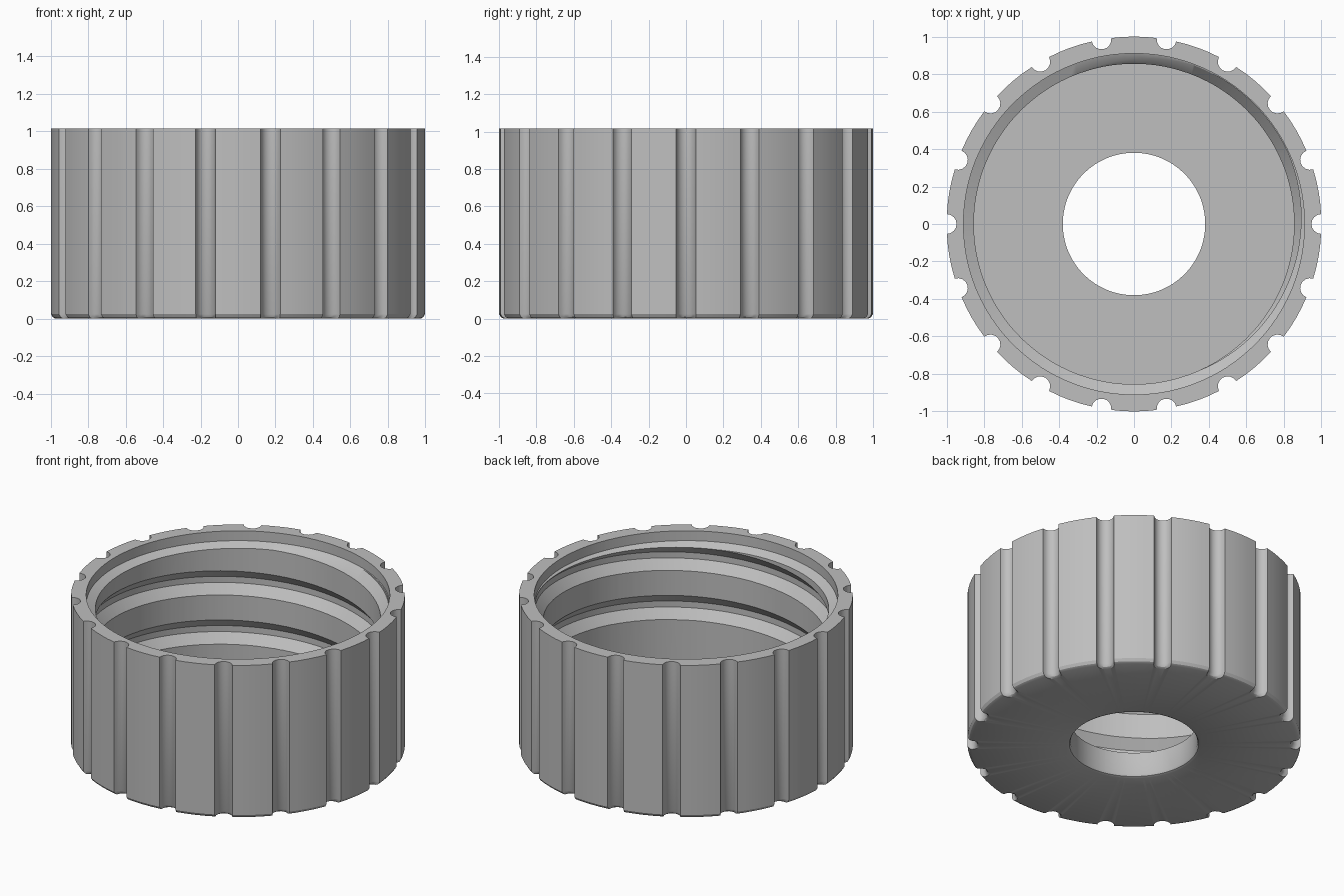
import bpy
import bmesh
from math import sin, cos, pi, radians, atan2

cube = bpy.data.objects.get("Cube")
if cube:
    bpy.data.objects.remove(cube, do_unlink=True)

HEIGHT = 1.015
NOTCHES = 18
NOTCH_RADIUS = 0.053
BORE = 0.855
PITCH = 0.325

grey = bpy.data.materials.new("plain grey")
grey.use_nodes = True
colour = (0.52, 0.52, 0.52, 1)
grey.diffuse_color = colour
grey.node_tree.nodes["Principled BSDF"].inputs["Base Color"].default_value = colour


def skin_object(name, loops, close_ends):
    """Bridge equal-length point loops with quads, closing or capping the ends."""
    bm = bmesh.new()
    rings = [[bm.verts.new(p) for p in loop] for loop in loops]
    count = len(rings[0])
    pairs = list(zip(rings, rings[1:]))
    if close_ends:
        pairs.append((rings[-1], rings[0]))
    else:
        bm.faces.new(rings[0])
        bm.faces.new(rings[-1])
    for a, b in pairs:
        for i in range(count):
            j = (i + 1) % count
            bm.faces.new((a[i], a[j], b[j], b[i]))
    bmesh.ops.recalc_face_normals(bm, faces=bm.faces)
    mesh = bpy.data.meshes.new(name)
    bm.to_mesh(mesh)
    bm.free()
    mesh.materials.append(grey)
    obj = bpy.data.objects.new(name, mesh)
    bpy.context.collection.objects.link(obj)
    return obj


def grip_outline():
    """Circle with evenly spaced half-round grip notches."""
    points = []
    step = 2 * pi / NOTCHES
    for k in range(NOTCHES):
        turn = k * step
        for i in range(9):
            phi = radians(-88 + 22 * i)
            x, y = 1 - NOTCH_RADIUS * cos(phi), NOTCH_RADIUS * sin(phi)
            points.append((x * cos(turn) - y * sin(turn), x * sin(turn) + y * cos(turn)))
        for i in range(1, 4):
            a = turn + NOTCH_RADIUS + (step - 2 * NOTCH_RADIUS) * i / 4
            points.append((cos(a), sin(a)))
    return points


outline = grip_outline()
angles = [atan2(y, x) for x, y in outline]


def outer(scale, z):
    return [(x * scale, y * scale, z) for x, y in outline]


def ring(r, z):
    return [(r * cos(a), r * sin(a), z) for a in angles]


# Cap body: notched outside, stepped mouth, bore, floor and centre hole
cap = skin_object("threaded_cap", [
    outer(0.975, 0), outer(0.99, 0.008), outer(1, 0.025), outer(1, HEIGHT),
    ring(0.91, HEIGHT), ring(0.91, 0.95), ring(BORE, 0.925), ring(BORE, 0.165),
    ring(0.38, 0.165), ring(0.38, 0.02), ring(0.387, 0.006), ring(0.4, 0),
], True)

# Helical cutter for the internal thread groove
section = [(0.845, -0.092), (0.905, -0.02), (0.905, 0.02), (0.845, 0.092)]
sweep = []
for step in range(12, 960, 3):
    a = radians(step)
    z = 0.255 + PITCH * step / 360
    sweep.append([(r * cos(a), r * sin(a), z + dz) for r, dz in section])
cutter = skin_object("thread_cutter", sweep, False)
cutter.hide_render = True

groove = cap.modifiers.new("thread groove", "BOOLEAN")
groove.operation = "DIFFERENCE"
groove.solver = "EXACT"
groove.object = cutter

bpy.ops.object.select_all(action="DESELECT")
cap.select_set(True)
bpy.context.view_layer.objects.active = cap
bpy.ops.object.modifier_apply(modifier=groove.name)
bpy.data.objects.remove(cutter, do_unlink=True)
bpy.ops.object.shade_smooth_by_angle(angle=radians(30))
